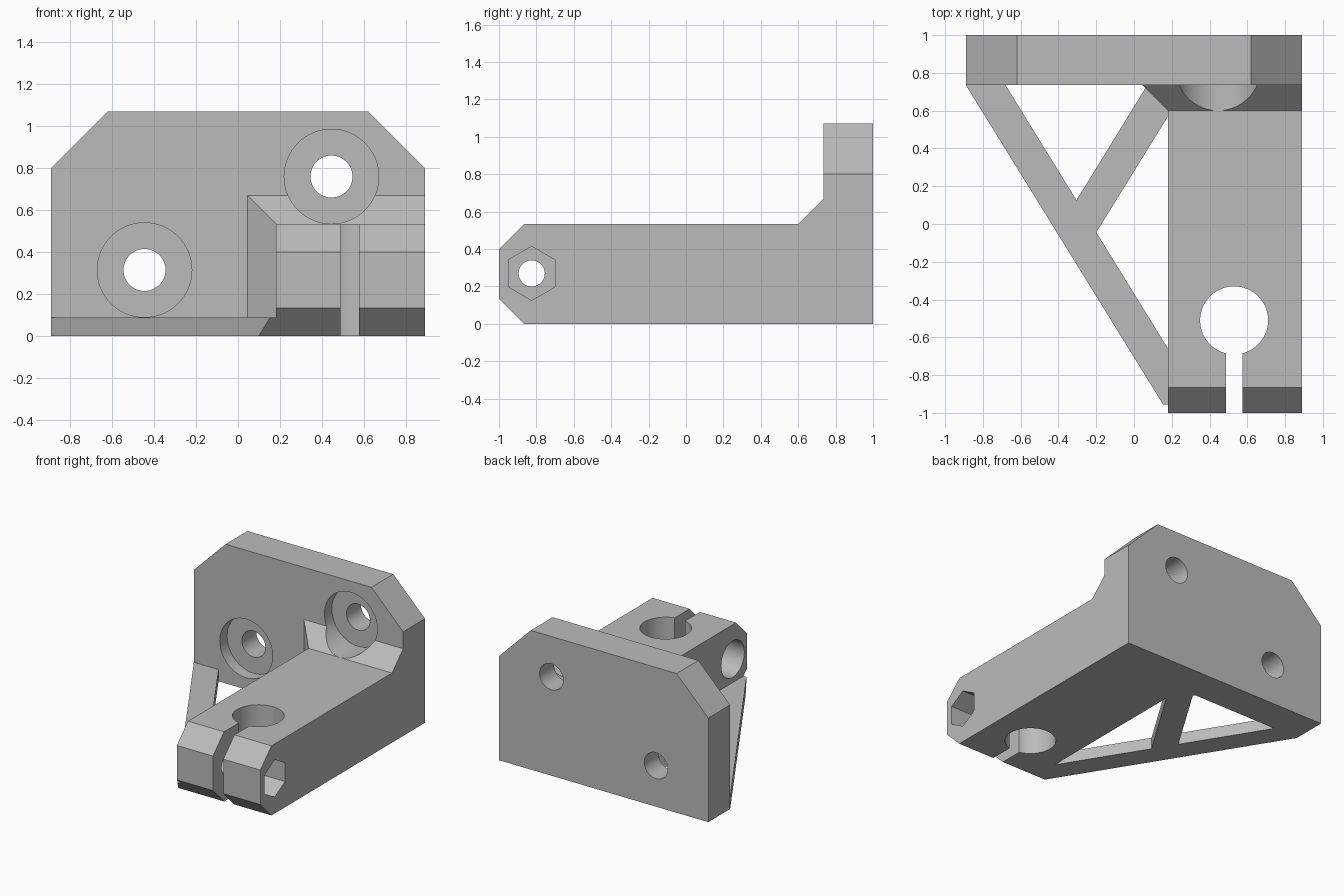
import bpy, bmesh, math
from mathutils import Vector, Matrix

cube = bpy.data.objects.get("Cube")
if cube:
    bpy.data.objects.remove(cube, do_unlink=True)

grey = bpy.data.materials.new("plain grey")
grey.use_nodes = True
colour = (0.5, 0.5, 0.5, 1)
grey.diffuse_color = colour
grey.node_tree.nodes["Principled BSDF"].inputs["Base Color"].default_value = colour


def make(name, bm):
    bmesh.ops.recalc_face_normals(bm, faces=bm.faces)
    mesh = bpy.data.meshes.new(name)
    bm.to_mesh(mesh)
    bm.free()
    mesh.materials.append(grey)
    obj = bpy.data.objects.new(name, mesh)
    bpy.context.collection.objects.link(obj)
    return obj


def prism(points, offset):
    """Extrude a flat outline along offset."""
    bm = bmesh.new()
    face = bm.faces.new([bm.verts.new(p) for p in points])
    new = bmesh.ops.extrude_face_region(bm, geom=[face])["geom"]
    bmesh.ops.translate(bm, vec=offset, verts=[v for v in new if isinstance(v, bmesh.types.BMVert)])
    # the source face stays as the far cap
    bmesh.ops.recalc_face_normals(bm, faces=bm.faces)
    return bm


def rod(name, start, end, radius, sides=64):
    """Cylinder or hexagonal rod between two points."""
    a, b = Vector(start), Vector(end)
    turn = (b - a).to_track_quat('Z', 'Y').to_matrix().to_4x4()
    bm = bmesh.new()
    bmesh.ops.create_cone(bm, cap_ends=True, segments=sides, radius1=radius, radius2=radius,
                          depth=(b - a).length, matrix=Matrix.Translation((a + b) / 2) @ turn)
    return make(name, bm)


def combine(target, tool, operation):
    mod = target.modifiers.new(operation.lower(), 'BOOLEAN')
    mod.operation = operation
    mod.solver = 'EXACT'
    mod.object = tool
    tool.hide_render = True
    bpy.context.view_layer.objects.active = target
    bpy.ops.object.modifier_apply(modifier=mod.name)
    bpy.data.objects.remove(tool, do_unlink=True)


# Mounting plate with chamfered upper corners
outline = [(-.89, 0), (.89, 0), (.89, .80), (.62, 1.07), (-.62, 1.07), (-.89, .80)]
bracket = make("clamp_bracket", prism([(x, .735, z) for x, z in outline], (0, .265, 0)))

# Arm: rectangular sections from the chamfered nose to the flared root
bm = bmesh.new()
rings = []
for y, left, low, high in [(-1, .18, .135, .40), (-.865, .18, 0, .535), (.6, .18, 0, .535),
                           (.735, .045, 0, .67), (.8, .045, 0, .67)]:
    rings.append([bm.verts.new((x, y, z)) for x, z in
                  [(left, low), (.89, low), (.89, high), (left, high)]])
for r, s in zip(rings, rings[1:]):
    for i in range(4):
        j = (i + 1) % 4
        bm.faces.new((r[i], r[j], s[j], s[i]))
bm.faces.new(rings[0])
bm.faces.new(rings[-1])
combine(bracket, make("arm", bm), 'UNION')

# Flat bracing: long diagonal, trimmed by the nose chamfer, and a short strut
long_bar = [(-.89, .735), (-.89, .8), (-.72, .8), (.2, -.692), (.2, -1.03)]
bm = prism([(x, y, 0) for x, y in long_bar], (0, 0, .09))
cut = bmesh.ops.bisect_plane(bm, geom=bm.verts[:] + bm.edges[:] + bm.faces[:],
                             plane_co=(0, -.865, 0), plane_no=(0, -1, -1), clear_outer=True)
bmesh.ops.holes_fill(bm, edges=[e for e in bm.edges if e.is_boundary])
combine(bracket, make("diagonal_brace", bm), 'UNION')

strut = [(-.305, .125), (.11, .8), (.25, .8), (.25, .683), (-.2, -.045), (-.28, .0)]
combine(bracket, make("strut", prism([(x, y, 0) for x, y in strut], (0, 0, .09))), 'UNION')

# Counterbored mounting holes
for x, z in [(-.445, .315), (.445, .76)]:
    combine(bracket, rod("counterbore", (x, .5, z), (x, .825, z), .225), 'DIFFERENCE')
    combine(bracket, rod("screw_hole", (x, .8, z), (x, 1.1, z), .10), 'DIFFERENCE')

# Clamp bore and slit
combine(bracket, rod("clamp_bore", (.53, -.51, -.1), (.53, -.51, .7), .18), 'DIFFERENCE')
slit = [(.487, -1.1), (.575, -1.1), (.575, -.5), (.487, -.5)]
combine(bracket, make("slit", prism([(x, y, -.1) for x, y in slit], (0, 0, .8))), 'DIFFERENCE')

# Clamp bolt hole, round head recess and hexagonal nut recess
y, z = -.825, .27
combine(bracket, rod("bolt_hole", (.1, y, z), (1, y, z), .07), 'DIFFERENCE')
combine(bracket, rod("head_recess", (.1, y, z), (.38, y, z), .14), 'DIFFERENCE')
hexagon = [(.69, y + .144 * math.sin(a), z + .144 * math.cos(a))
           for a in (math.radians(60 * i) for i in range(6))]
combine(bracket, make("nut_recess", prism(hexagon, (.3, 0, 0))), 'DIFFERENCE')

# Smooth bores, sharp edges
bpy.ops.object.select_all(action='DESELECT')
bracket.select_set(True)
bpy.context.view_layer.objects.active = bracket
bpy.ops.object.shade_smooth_by_angle(angle=math.radians(30))
